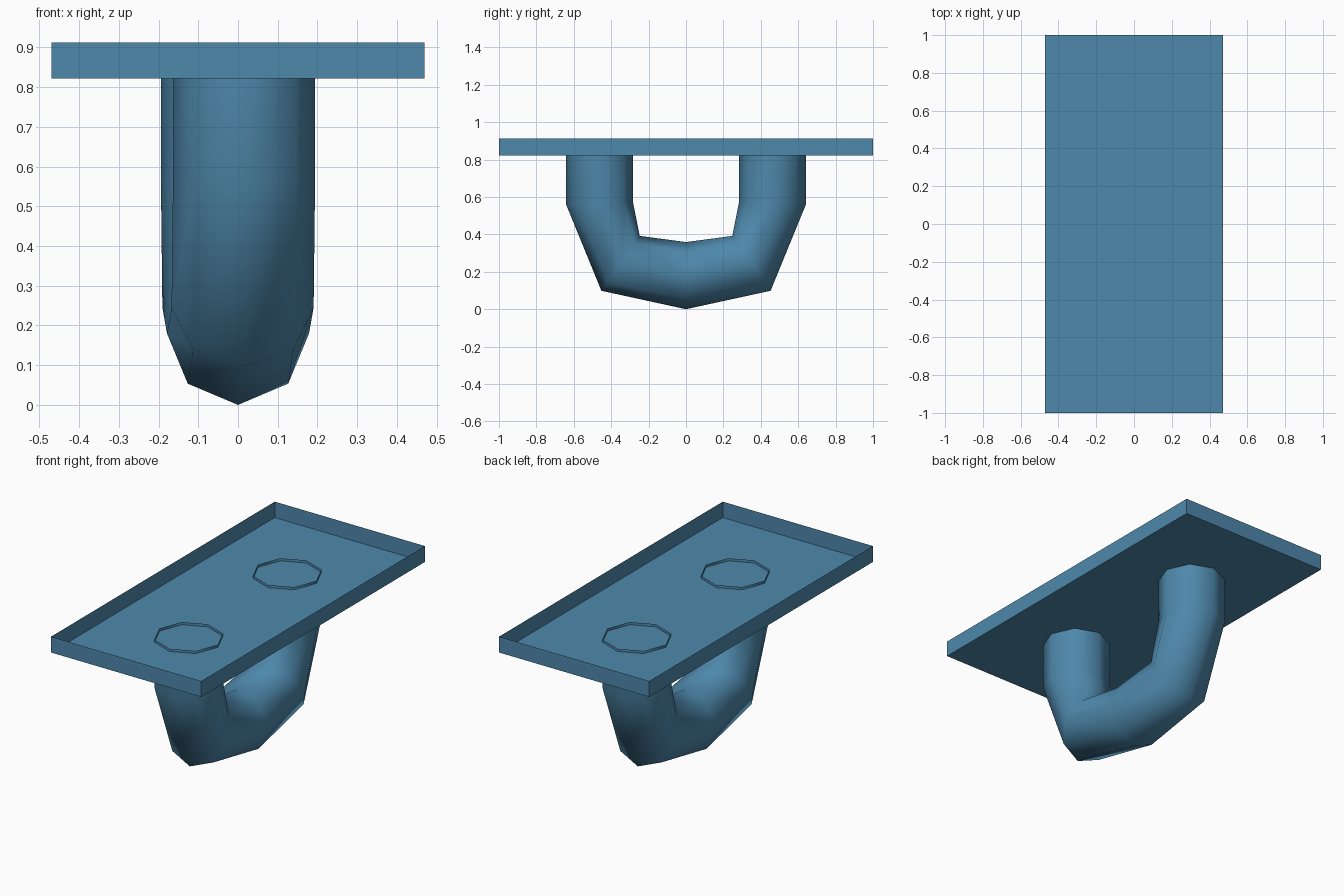
import bpy, bmesh, math
from mathutils import Vector

if "Cube" in bpy.data.objects:
    bpy.data.objects.remove(bpy.data.objects["Cube"], do_unlink=True)

steel = bpy.data.materials.new("steel blue")
steel.use_nodes = True
colour = (0.076, 0.246, 0.407, 1)
steel.diffuse_color = colour
steel.node_tree.nodes["Principled BSDF"].inputs["Base Color"].default_value = colour


def finish(bm, name, smooth):
    bmesh.ops.recalc_face_normals(bm, faces=bm.faces)
    mesh = bpy.data.meshes.new(name)
    bm.to_mesh(mesh)
    bm.free()
    mesh.materials.append(steel)
    for p in mesh.polygons:
        p.use_smooth = smooth
    obj = bpy.data.objects.new(name, mesh)
    bpy.context.collection.objects.link(obj)
    return obj


# Mounting plate: a shallow tray of thin sheet, open at the top
FLOOR, TOP = 0.822, 0.912
bm = bmesh.new()
bmesh.ops.create_cube(bm, size=1)
for v in bm.verts:
    v.co = (v.co.x * 0.94, v.co.y * 2, TOP if v.co.z > 0 else FLOOR)
lid = max(bm.faces, key=lambda f: f.calc_center_median().z)
bmesh.ops.delete(bm, geom=[lid], context="FACES_ONLY")
finish(bm, "mounting_plate", False)

# Bent handle: eight-sided tube swept along a U in a slightly turned plane
# Each station: distance from the middle, height, outward tilt below horizontal
half = [(0.4625, FLOOR + 0.015, 0), (0.4625, 0.566, 2), (0.35, 0.245, 55)]
path = ([(d, z, math.radians(t)) for d, z, t in half]
        + [(0, 0.18, math.pi / 2)]
        + [(-d, z, math.pi - math.radians(t)) for d, z, t in reversed(half)])
RADIUS, SIDES = 0.179, 8
along = Vector((-0.033, 1, 0)).normalized()
across = Vector((along.y, -along.x, 0))

bm = bmesh.new()
rings = []
for d, z, tilt in path:
    centre = along * d + Vector((0, 0, z))
    outward = along * math.cos(tilt) - Vector((0, 0, math.sin(tilt)))
    ring = []
    for i in range(SIDES):
        a = math.tau * i / SIDES
        ring.append(bm.verts.new(
            centre + RADIUS * (outward * math.cos(a) + across * math.sin(a))))
    rings.append(ring)
for r, s in zip(rings, rings[1:]):
    for i in range(SIDES):
        j = (i + 1) % SIDES
        bm.faces.new((r[i], r[j], s[j], s[i]))
lowest = min(v.co.z for v in bm.verts)
for v in bm.verts:
    if v.co.z < 0.05:
        v.co.z -= lowest
finish(bm, "bent_handle", True)
